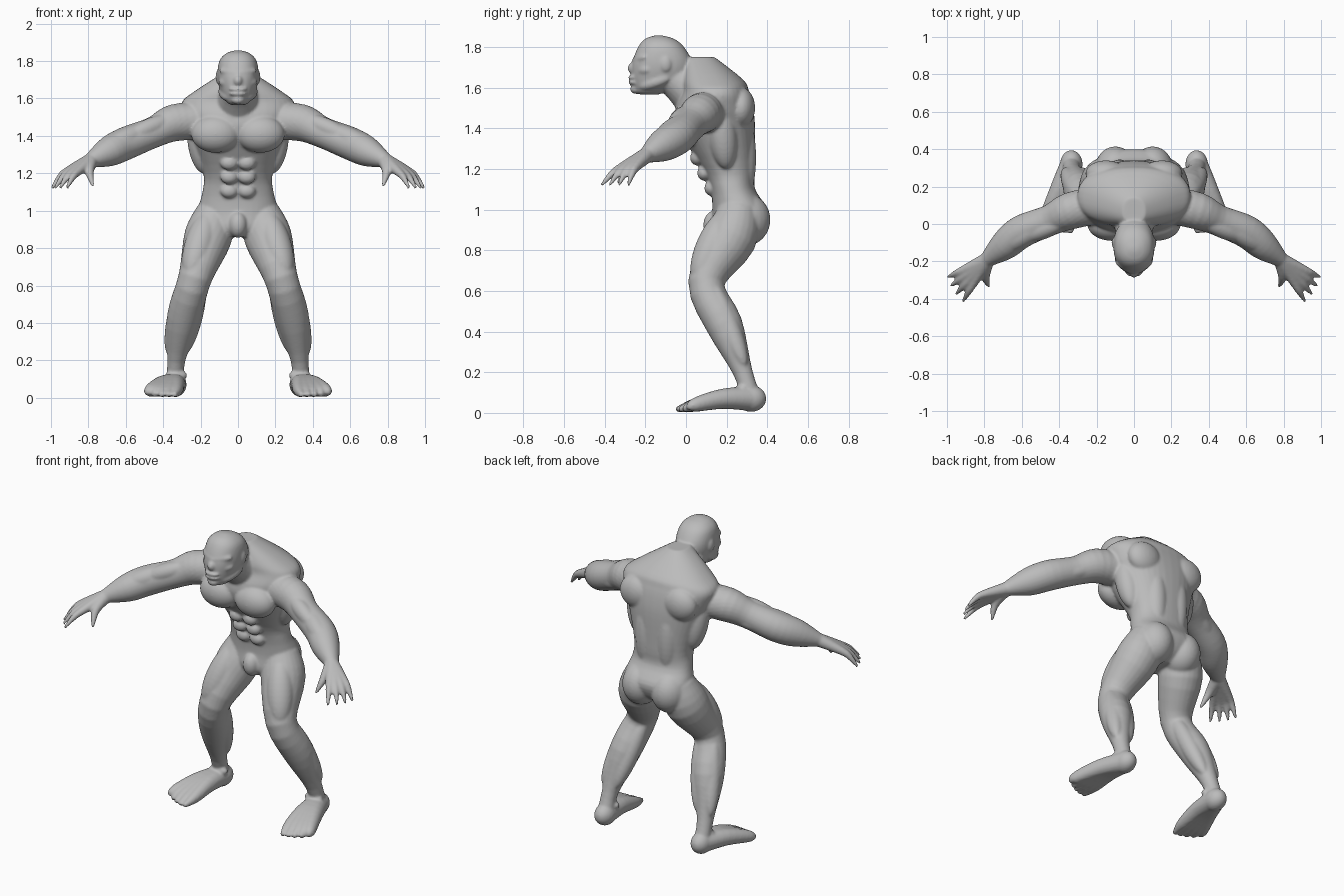
import bpy, bmesh, math
from mathutils import Vector, Matrix

default_cube = bpy.data.objects.get("Cube")
if default_cube:
    bpy.data.objects.remove(default_cube, do_unlink=True)

bm = bmesh.new()
UP = Vector((0, 0, 1))
SIDE = Vector((1, 0, 0))


def catmull(before, start, end, after, t):
    """Point on a smooth curve between start and end."""
    slope_in, slope_out = (end - before) / 2, (after - start) / 2
    gap = end - start
    curve = gap * 3 - slope_in * 2 - slope_out
    twist = slope_in + slope_out - gap * 2
    return start + (slope_in + (curve + twist * t) * t) * t


def smooth_rows(rows, steps=4):
    rows = [Vector(row) for row in rows]
    padded = [rows[0], *rows, rows[-1]]
    result = []
    for before, start, end, after in zip(padded, padded[1:], padded[2:], padded[3:]):
        result += [catmull(before, start, end, after, k / steps) for k in range(steps)]
    return result + [rows[-1]]


def superellipse(angle, power):
    """Rounded box outline; power two gives a plain ellipse."""
    def shape(value):
        return math.copysign(abs(value) ** (2 / power), value)
    return shape(math.cos(angle)), shape(math.sin(angle))


def loft(rows, normal=None, power=2, sides=28):
    """Closed skin over rows of (x, y, z, side radius, other radius)."""
    rows = smooth_rows(rows)
    loops = []
    for i, row in enumerate(rows):
        ahead, behind = rows[min(i + 1, len(rows) - 1)], rows[max(i - 1, 0)]
        forward = normal or (ahead - behind).to_3d().normalized()
        across = (SIDE - forward * SIDE.dot(forward)).normalized()
        over = forward.cross(across)
        center, wide, deep = Vector(row[:3]), row[3], row[4]
        loop = []
        for k in range(sides):
            c, s = superellipse(math.tau * k / sides, power)
            loop.append(bm.verts.new(center + across * c * wide + over * s * deep))
        loops.append(loop)
    for low, high in zip(loops, loops[1:]):
        for k in range(sides):
            bm.faces.new((low[k - 1], low[k], high[k], high[k - 1]))
    bm.faces.new(loops[0])
    bm.faces.new(loops[-1])


def stack(levels, power):
    """Upright form from levels of (height, front, back, half width)."""
    rows = [(0, (front + back) / 2, z, half, (back - front) / 2)
            for z, front, back, half in levels]
    loft(rows, normal=UP, power=power, sides=40)


def limb(points, radii, sides=24):
    """Round tube through points, with a radius at each."""
    loft([(*point, radius, radius) for point, radius in zip(points, radii)], sides=sides)


def blob(center, radii, along=UP):
    """Ellipsoid whose third radius follows the given direction."""
    turn = along.to_track_quat('Z', 'Y').to_matrix().to_4x4()
    matrix = Matrix.Translation(center) @ turn @ Matrix.Diagonal((*radii, 1))
    bmesh.ops.create_uvsphere(bm, u_segments=28, v_segments=18, radius=1, matrix=matrix)


def muscle(start, end, thickness, offset=(0, 0, 0)):
    """Spindle between two joints, pushed off the bone by offset."""
    start, end = Vector(start), Vector(end)
    center = start.lerp(end, .5) + Vector(offset)
    blob(center, (thickness, thickness, (end - start).length / 2), end - start)


# Joints of one side
collar = Vector((.2, .1, 1.48))
shoulder = Vector((.34, .07, 1.47))
upper_arm = Vector((.45, .02, 1.42))
elbow = Vector((.6, -.04, 1.36))
wrist = Vector((.785, -.19, 1.27))
pelvis = Vector((.12, .26, 1))
hip = Vector((.16, .22, .86))
knee = Vector((.23, .1, .64))
calf = Vector((.29, .19, .43))
ankle = Vector((.33, .28, .2))
heel = Vector((.335, .32, .07))

# Torso, hunched forward
stack([(.86, .14, .3, .06), (.91, .12, .37, .16), (1, .13, .4, .21), (1.1, .12, .34, .19),
       (1.2, .08, .34, .185), (1.4, -.04, .34, .25), (1.5, -.05, .33, .29),
       (1.58, -.02, .31, .3), (1.64, -.02, .28, .23), (1.75, 0, .14, .06)], power=2.3)

# Chest, flank, shoulder blade, spine and belly muscles
blob((.12, 0, 1.41), (.13, .09, .1))
muscle((.18, .2, 1.2), (.22, .16, 1.54), .07)
blob((.15, .27, 1.5), (.11, .07, .1))
muscle((.07, .28, 1.04), (.08, .27, 1.5), .07)
for row in range(3):
    blob((.047, .055 + row * .035, 1.255 - row * .075), (.047, .035, .038))

# Buttocks and groin
blob((.1, .29, .95), (.11, .125, .13))
blob((0, .14, .925), (.05, .055, .07))

# Neck and skull
limb([(0, -.1, 1.68), (0, -.03, 1.63), (0, .07, 1.56)], (.085, .1, .14))
stack([(1.857, -.15, -.12, .02), (1.84, -.2, -.06, .065), (1.8, -.235, -.01, .1),
       (1.72, -.265, .03, .11), (1.64, -.265, .01, .095), (1.58, -.25, -.1, .06),
       (1.565, -.22, -.14, .03)], power=2.2)

# Brow, cheeks, nose, lips, chin, jaw and ears
muscle((-.01, -.26, 1.73), (.1, -.2, 1.75), .02)
muscle((.03, -.24, 1.68), (.1, -.18, 1.69), .025)
blob((0, -.26, 1.695), (.025, .027, .03))
for lip_height in (1.65, 1.625):
    blob((0, -.25, lip_height), (.05, .035, .012))
blob((0, -.245, 1.592), (.036, .03, .024))
muscle((.05, -.23, 1.6), (.09, -.08, 1.65), .03)
blob((.108, -.1, 1.715), (.012, .026, .036))

# Arm with shoulder, biceps, triceps and forearm muscles
limb([collar, shoulder, upper_arm, elbow, elbow.lerp(wrist, .5), wrist],
     (.1, .1, .083, .088, .08, .042))
muscle(collar, upper_arm, .09, offset=(.02, 0, .015))
muscle(shoulder, elbow, .05, offset=(0, -.04, .03))
muscle(shoulder, elbow, .05, offset=(0, .03, -.02))
muscle(upper_arm, elbow.lerp(wrist, .7), .06, offset=(0, 0, .03))

# Fingers fan out from the wrist and form the palm
for i in range(4):
    angle = math.radians(i * 12 - 60)
    heading = Vector((math.cos(angle), math.sin(angle), 0))
    tip = wrist + heading * (.26 - i * .01) - UP * .15
    knuckle = wrist + heading * .14 - UP * .06
    limb([wrist, knuckle, knuckle.lerp(tip, .5) + UP * .012, tip],
         (.04, .024, .018, .008), sides=14)
limb([wrist, wrist + Vector((.01, -.09, -.06)), wrist + Vector((-.01, -.145, -.14))],
     (.04, .025, .008), sides=14)

# Leg with thigh, knee, calf and ankle muscles
limb([pelvis, hip, knee, calf, ankle, heel], (.1, .128, .09, .09, .048, .05))
muscle(pelvis, knee, .08, offset=(.03, -.05, 0))
muscle(hip, knee, .055, offset=(-.04, -.02, 0))
blob(knee, (.05, .05, .05), UP)
muscle(knee, calf, .055, offset=(0, -.025, 0))
for sideways in (-.04, .04):
    muscle(knee, ankle, .055, offset=(sideways, .01, .03))
blob(ankle - UP * .08, (.06, .03, .03))
blob(heel, (.06, .075, .065))

# Toes fan out from the heel and form the foot
for i in range(5):
    ball = Vector((.33 + i * .035, .04, .038))
    tip = ball + Vector((.01, i * i * .004 - .09, -.023))
    instep = heel.lerp(ball, .5) + UP * .015
    limb([heel, instep, ball, tip], (.06, .05, .034, .012), sides=16)

# Put the parts into one object
bmesh.ops.recalc_face_normals(bm, faces=bm.faces)
mesh = bpy.data.meshes.new("body")
bm.to_mesh(mesh)
bm.free()
body = bpy.data.objects.new("body", mesh)
bpy.context.scene.collection.objects.link(body)
bpy.ops.object.select_all(action='DESELECT')
body.select_set(True)
bpy.context.view_layer.objects.active = body

# Mirror the sides, then fuse everything into one soft skin
mirror = body.modifiers.new("mirror", 'MIRROR')
mirror.use_mirror_merge = False
skin = body.modifiers.new("skin", 'REMESH')
skin.mode = 'VOXEL'
skin.voxel_size = .0075
soften = body.modifiers.new("soften", 'SMOOTH')
soften.iterations = 6
for name in [modifier.name for modifier in body.modifiers]:
    bpy.ops.object.modifier_apply(modifier=name)
bpy.ops.object.shade_smooth()

# Plain grey skin
colour = (.5, .5, .5, 1)
grey = bpy.data.materials.new("grey skin")
grey.use_nodes = True
grey.diffuse_color = colour
grey.node_tree.nodes["Principled BSDF"].inputs["Base Color"].default_value = colour
body.data.materials.append(grey)
